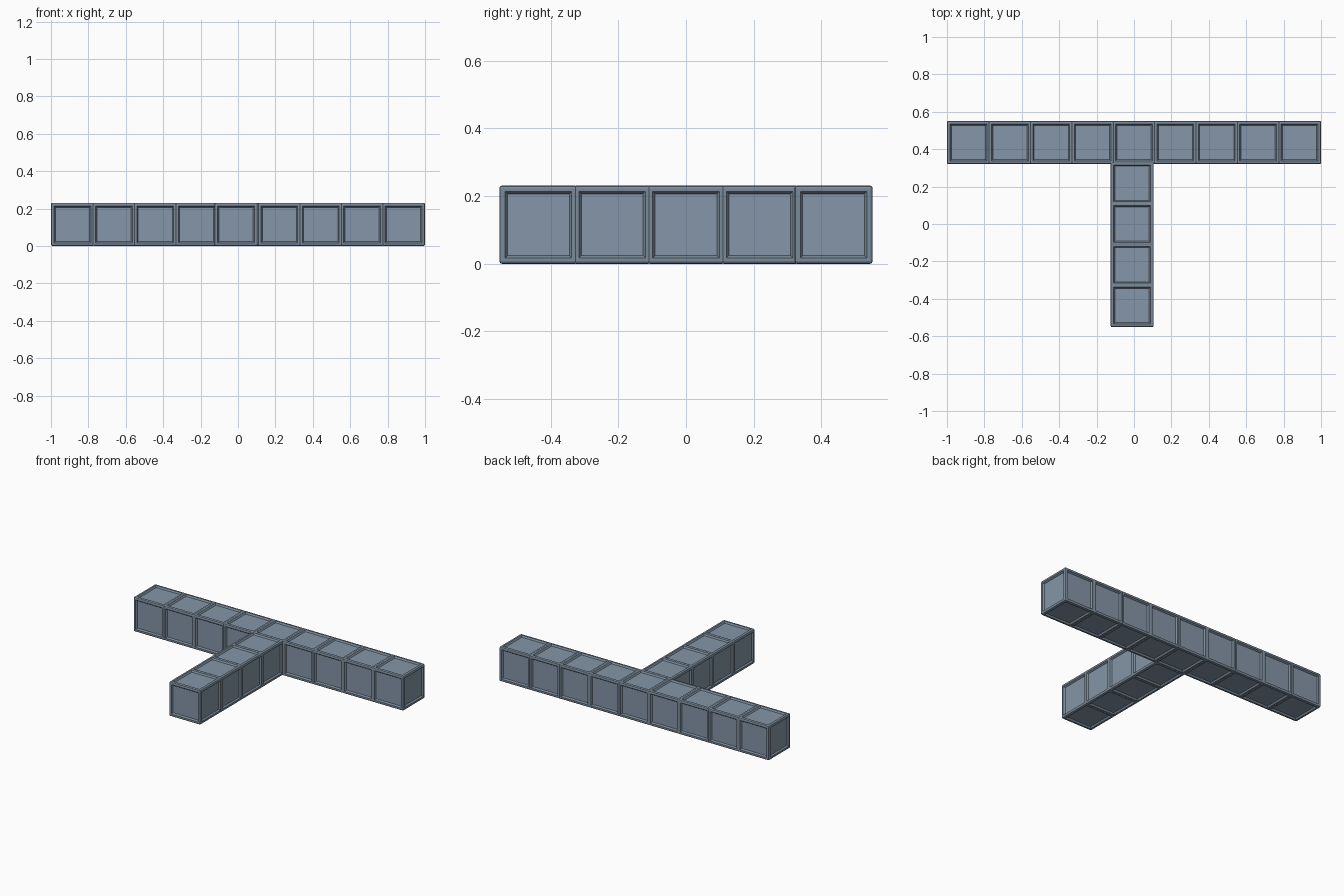
import bpy, bmesh

if "Cube" in bpy.data.objects:
    bpy.data.objects.remove(bpy.data.objects["Cube"])

SIZE = 0.231          # edge length of one block
BAR_STEP = (2.0 - SIZE) / 8
STEM_STEP = 0.218
BAR_Y = 0.436


def material(name, rgb):
    m = bpy.data.materials.new(name)
    m.diffuse_color = (*rgb, 1.0)
    m.use_nodes = True
    m.node_tree.nodes["Principled BSDF"].inputs["Base Color"].default_value = m.diffuse_color
    return m


panel_mat = material("slate panel", (0.235, 0.305, 0.392))
frame_mat = material("slate frame", (0.195, 0.258, 0.323))


def block_mesh():
    # Cube with chamfered edges and a sloped, recessed panel on every side
    bm = bmesh.new()
    bmesh.ops.create_cube(bm, size=SIZE)
    bmesh.ops.bevel(bm, geom=bm.edges[:], offset=0.008, segments=2,
                    profile=0.5, affect='EDGES')
    bm.normal_update()
    for f in bm.faces:
        f.material_index = 1
    sides = sorted(bm.faces, key=lambda f: -f.calc_area())[:6]
    bmesh.ops.inset_individual(bm, faces=sides, thickness=0.013)
    bmesh.ops.inset_individual(bm, faces=sides, thickness=0.010, depth=-0.010)
    for f in sides:
        f.material_index = 0
    me = bpy.data.meshes.new("block")
    bm.to_mesh(me)
    bm.free()
    me.materials.append(panel_mat)
    me.materials.append(frame_mat)
    return me


mesh = block_mesh()


def block(name, x, y):
    ob = bpy.data.objects.new(name, mesh)
    ob.location = (x, y, SIZE / 2)
    bpy.context.collection.objects.link(ob)


# Long cross bar at the back
for i in range(9):
    block(f"bar_block_{i + 1}", (i - 4) * BAR_STEP, BAR_Y)

# Stem running forward, set slightly left of centre
for i in range(1, 5):
    block(f"stem_block_{i}", -0.01, BAR_Y - i * STEM_STEP)
